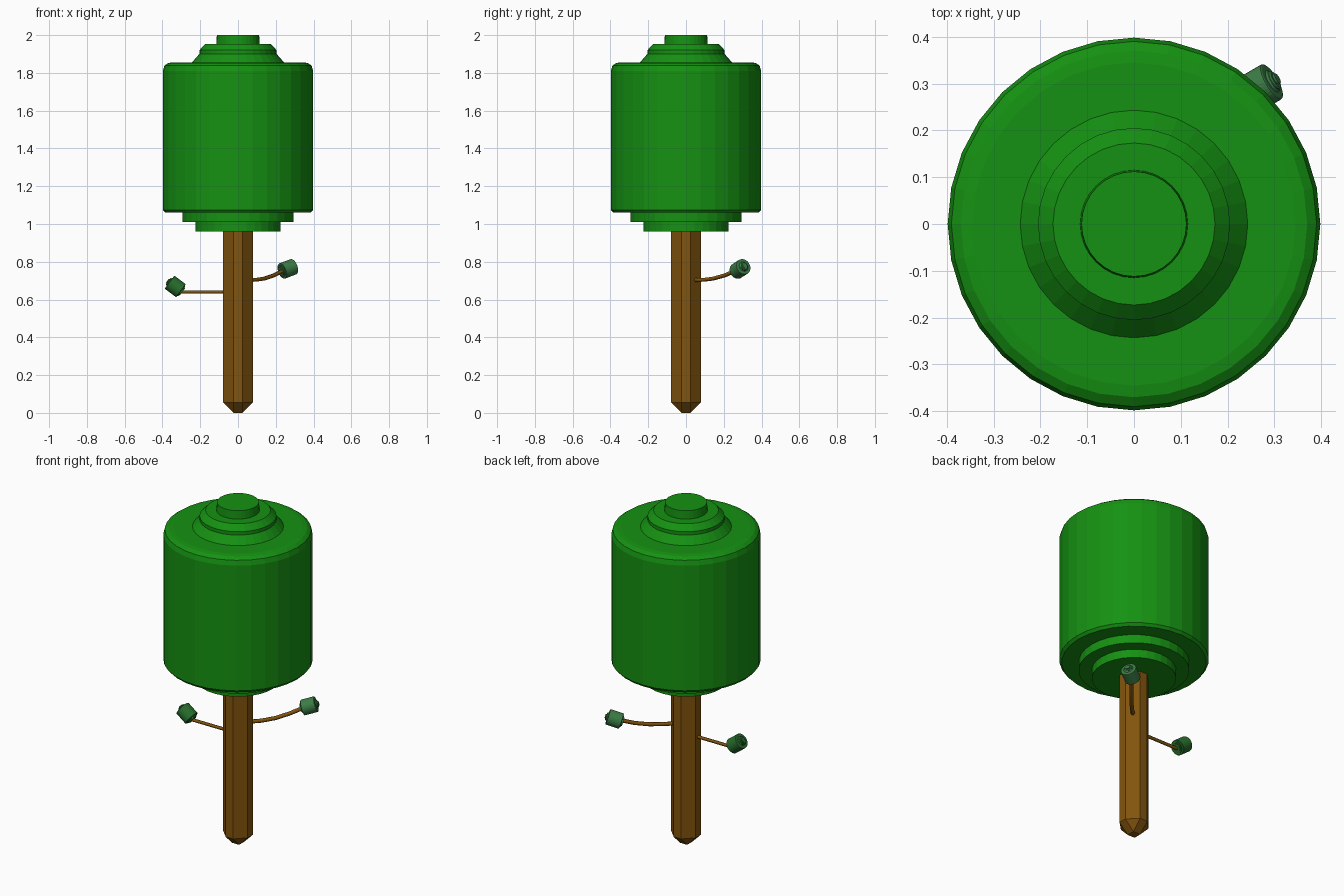
import bpy, bmesh, math
from mathutils import Vector, Matrix

if "Cube" in bpy.data.objects:
    bpy.data.objects.remove(bpy.data.objects["Cube"])


def material(name, rgb):
    m = bpy.data.materials.new(name)
    m.diffuse_color = (*rgb, 1)
    m.use_nodes = True
    m.node_tree.nodes["Principled BSDF"].inputs["Base Color"].default_value = m.diffuse_color
    return m


GREEN = material("leaf_green", (0.0075, 0.283, 0.006))
PALE = material("pale_leaf", (0.045, 0.205, 0.061))
DARK = material("dark_leaf", (0.021, 0.156, 0.026))
BROWN = material("bark", (0.223, 0.089, 0.004))

# Stepped foliage outline: (radius, height), bottom to top
FOLIAGE = [(0.225, 0.96), (0.225, 1.01), (0.295, 1.01), (0.295, 1.06), (0.385, 1.06),
           (0.398, 1.075), (0.398, 1.81), (0.39, 1.838), (0.37, 1.852), (0.345, 1.856),
           (0.243, 1.856), (0.205, 1.90), (0.205, 1.92), (0.173, 1.952),
           (0.115, 1.952), (0.112, 2.0)]


def finish(bm, name, mat):
    me = bpy.data.meshes.new(name)
    bmesh.ops.recalc_face_normals(bm, faces=bm.faces[:])
    bm.to_mesh(me)
    bm.free()
    me.materials.append(mat)
    ob = bpy.data.objects.new(name, me)
    bpy.context.collection.objects.link(ob)
    return ob


def foliage(name, mat, matrix=Matrix(), sides=32):
    bm = bmesh.new()
    rings = []
    for r, z in FOLIAGE:
        rings.append([bm.verts.new((r * math.cos(math.tau * i / sides),
                                    r * math.sin(math.tau * i / sides), z))
                      for i in range(sides)])
    for a, b in zip(rings, rings[1:]):
        for i in range(sides):
            j = (i + 1) % sides
            bm.faces.new((a[i], a[j], b[j], b[i]))
    bm.faces.new(rings[0])
    bm.faces.new(rings[-1])
    bm.transform(matrix)
    return finish(bm, name, mat)


def twig_foliage(name, mat, centre, direction):
    turn = Vector(direction).to_track_quat('Z', 'Y').to_matrix().to_4x4()
    size = Matrix.Diagonal((0.108, 0.108, 0.096, 1))
    return foliage(name, mat, Matrix.Translation(centre) @ turn @ size
                   @ Matrix.Translation((0, 0, -1.47)))


def branch(name, points, radius):
    cu = bpy.data.curves.new(name, 'CURVE')
    cu.dimensions = '3D'
    cu.bevel_depth = radius
    cu.bevel_resolution = 1
    cu.use_fill_caps = True
    sp = cu.splines.new('POLY')
    sp.points.add(len(points) - 1)
    for p, co in zip(sp.points, points):
        p.co = (*co, 1)
    cu.materials.append(BROWN)
    bpy.context.collection.objects.link(bpy.data.objects.new(name, cu))


# Trunk: square post with wide chamfers
bm = bmesh.new()
bmesh.ops.create_cube(bm, size=1, matrix=Matrix.Translation((0, 0, 0.53))
                      @ Matrix.Diagonal((0.16, 0.16, 1.06, 1)))
bmesh.ops.bevel(bm, geom=bm.edges[:], offset=0.056, offset_type='OFFSET',
                segments=1, affect='EDGES')
finish(bm, "trunk", BROWN)

# Main crown
foliage("crown", GREEN)

# Branches with small tufts
branch("left_branch", [(-0.05, 0, 0.64), (-0.31, 0, 0.64)], 0.009)
twig_foliage("left_tuft", DARK, (-0.333, 0, 0.67), (-0.8, 0, 0.6))
branch("right_branch", [(0.04, 0.04, 0.703), (0.09, 0.09, 0.704), (0.14, 0.145, 0.711),
                        (0.19, 0.205, 0.728), (0.25, 0.275, 0.758)], 0.011)
twig_foliage("right_tuft", PALE, (0.265, 0.287, 0.763), (0.82, 0.48, 0.31))
